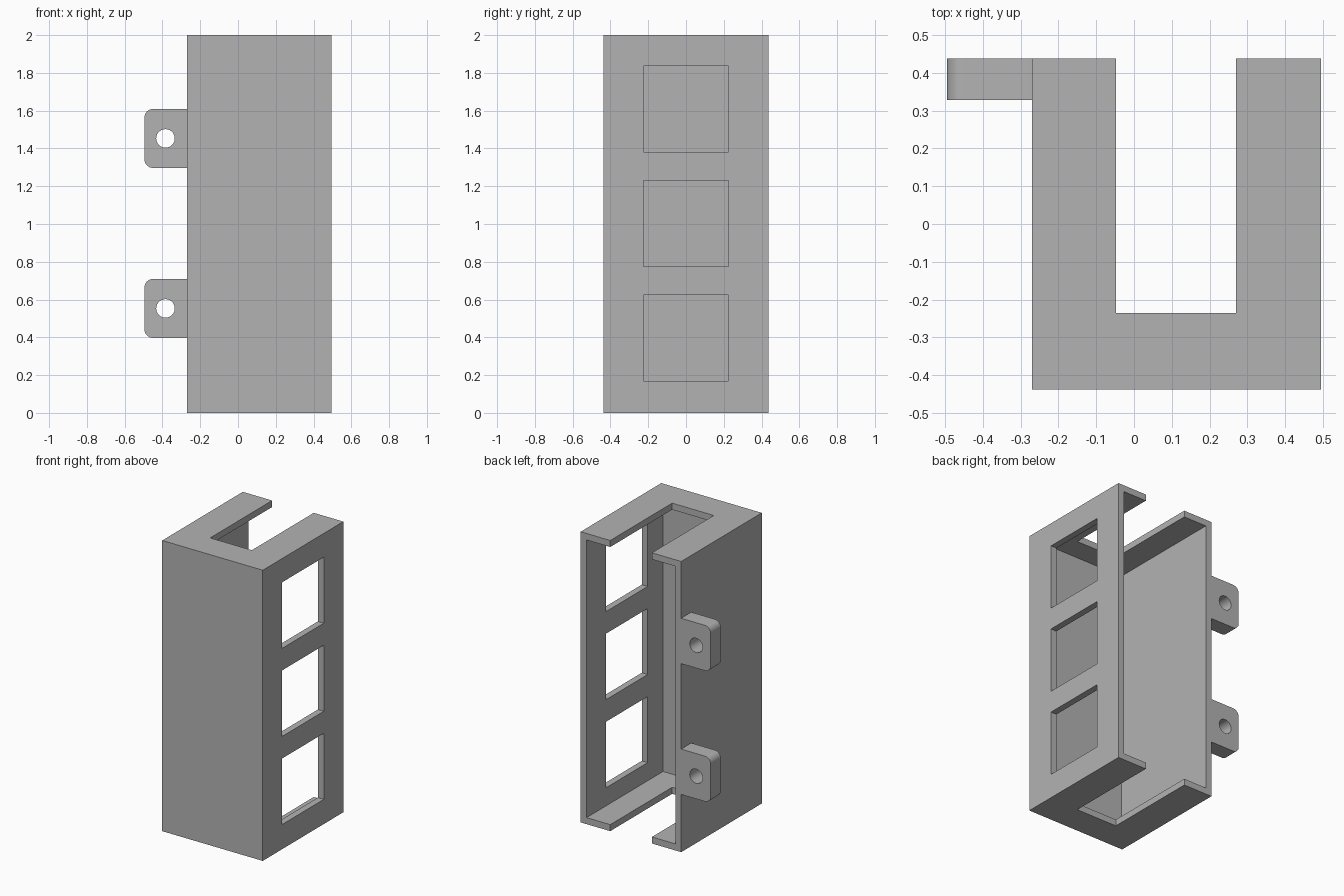
import bpy, bmesh, math
from mathutils import Matrix, Vector

cube = bpy.data.objects.get("Cube")
if cube:
    bpy.data.objects.remove(cube, do_unlink=True)

grey = bpy.data.materials.new("plain grey")
grey.use_nodes = True
colour = (0.45, 0.45, 0.45, 1)
grey.diffuse_color = colour
grey.node_tree.nodes["Principled BSDF"].inputs["Base Color"].default_value = colour


def add_object(name, bm):
    mesh = bpy.data.meshes.new(name)
    bm.to_mesh(mesh)
    bm.free()
    mesh.materials.append(grey)
    obj = bpy.data.objects.new(name, mesh)
    bpy.context.collection.objects.link(obj)
    return obj


def box(name, low, high, round_edges=None, radius=0.0):
    """Box between two corners, optionally rounding the edges picked by a rule."""
    low, high = Vector(low), Vector(high)
    bm = bmesh.new()
    bmesh.ops.create_cube(bm, size=1, matrix=Matrix.Translation((low + high) / 2)
                          @ Matrix.Diagonal((*(high - low), 1)))
    if round_edges:
        edges = [e for e in bm.edges if round_edges(e)]
        bmesh.ops.bevel(bm, geom=edges, offset=radius, segments=8,
                        profile=0.5, affect='EDGES')
    return add_object(name, bm)


def cut(target, cutter):
    """Subtract the cutter, bake the result and discard the cutter."""
    cutter.hide_render = True
    mod = target.modifiers.new("cut", 'BOOLEAN')
    mod.operation, mod.solver, mod.object = 'DIFFERENCE', 'EXACT', cutter
    bpy.ops.object.select_all(action='DESELECT')
    bpy.context.view_layer.objects.active = target
    target.select_set(True)
    bpy.ops.object.modifier_apply(modifier=mod.name)
    bpy.data.objects.remove(cutter, do_unlink=True)


LEFT, RIGHT, DEPTH, HEIGHT, WALL = 0.495, -0.27, 0.438, 2.0, 0.045

# Housing: a box hollowed out from the back
housing = box("housing", (RIGHT, -DEPTH, 0), (LEFT, DEPTH, HEIGHT))
cut(housing, box("cavity", (RIGHT + WALL, WALL - DEPTH, WALL),
                 (LEFT - WALL, DEPTH + 1, HEIGHT - WALL)))

# Slot through the top and bottom plates, open to the back
cut(housing, box("slot", (-0.047, -0.235, -1), (0.27, DEPTH + 1, HEIGHT + 1)))

# Three square windows in the left wall
for i in range(3):
    z = 0.397 + 0.606 * i
    cut(housing, box("window", (LEFT - 0.1, -0.226, z - 0.227),
                     (LEFT + 0.1, 0.226, z + 0.227)))

# Mounting tabs with rounded outer corners and a screw hole
TAB_END = -0.495


def outer_corner(edge):
    return all(abs(v.co.x - TAB_END) < 0.001 for v in edge.verts) and \
        abs(edge.verts[0].co.y - edge.verts[1].co.y) > 0.01


for label, z in (("lower", 0.553), ("upper", 1.453)):
    tab = box(label + "_mounting_tab", (TAB_END, 0.328, z - 0.156),
              (RIGHT, DEPTH, z + 0.156), outer_corner, 0.045)
    bm = bmesh.new()
    bmesh.ops.create_cone(bm, cap_ends=True, segments=48, radius1=0.049, radius2=0.049,
                          depth=1, matrix=Matrix.Translation((-0.384, DEPTH, z))
                          @ Matrix.Rotation(math.pi / 2, 4, 'X'))
    cut(tab, add_object("screw_hole", bm))
    bpy.ops.object.shade_smooth_by_angle(angle=math.radians(30))
